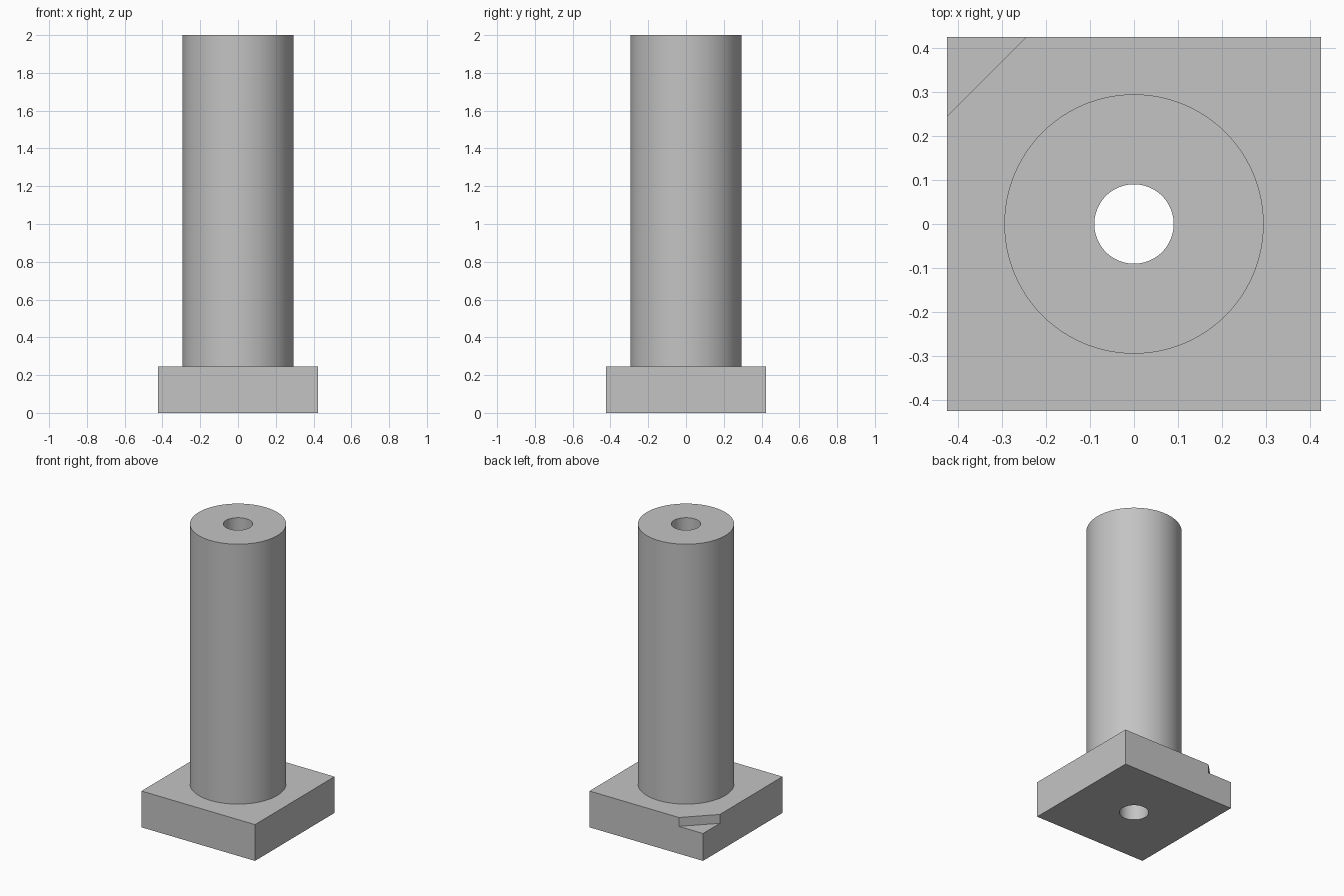
import bpy
import bmesh
import math

if "Cube" in bpy.data.objects:
    bpy.data.objects.remove(bpy.data.objects["Cube"])

HALF = 0.424        # half width of the square base
BASE_TOP = 0.245
HEIGHT = 2.0
SHAFT_R = 0.294
HOLE_R = 0.09
NOTCH = 0.18        # leg of the corner notch
NOTCH_DEPTH = 0.06
SIDES = 96

grey = bpy.data.materials.new("light grey")
grey.use_nodes = True
colour = (0.55, 0.55, 0.55, 1)
grey.diffuse_color = colour
grey.node_tree.nodes["Principled BSDF"].inputs["Base Color"].default_value = colour


def prism(name, outline, bottom, top):
    """Extrude a flat outline straight up."""
    bm = bmesh.new()
    face = bm.faces.new([bm.verts.new((x, y, bottom)) for x, y in outline])
    grown = bmesh.ops.extrude_face_region(bm, geom=[face])["geom"]
    verts = [v for v in grown if isinstance(v, bmesh.types.BMVert)]
    bmesh.ops.translate(bm, verts=verts, vec=(0, 0, top - bottom))
    bmesh.ops.recalc_face_normals(bm, faces=bm.faces)
    mesh = bpy.data.meshes.new(name)
    bm.to_mesh(mesh)
    bm.free()
    mesh.materials.append(grey)
    obj = bpy.data.objects.new(name, mesh)
    bpy.context.collection.objects.link(obj)
    return obj


def circle(radius):
    turns = [2 * math.pi * i / SIDES for i in range(SIDES)]
    return [(radius * math.cos(a), radius * math.sin(a)) for a in turns]


def cut(obj, cutter):
    bpy.context.view_layer.objects.active = obj
    mod = obj.modifiers.new("cut", "BOOLEAN")
    mod.operation = "DIFFERENCE"
    mod.solver = "EXACT"
    mod.object = cutter
    bpy.ops.object.modifier_apply(modifier=mod.name)


# Square base and round shaft
base = prism("square_base", [(-HALF, -HALF), (HALF, -HALF), (HALF, HALF), (-HALF, HALF)],
             0, BASE_TOP)
shaft = prism("shaft", circle(SHAFT_R), BASE_TOP, HEIGHT)

# Shallow step across one rear corner of the base
over = 0.1
corner_cutter = prism("corner_cutter",
                      [(-HALF - over, HALF - NOTCH - over),
                       (-HALF + NOTCH + over, HALF + over),
                       (-HALF - over, HALF + over)],
                      BASE_TOP - NOTCH_DEPTH, BASE_TOP + over)
cut(base, corner_cutter)

# Bore through the whole length
bore_cutter = prism("bore_cutter", circle(HOLE_R), -over, HEIGHT + over)
for part in (base, shaft):
    cut(part, bore_cutter)

for cutter in (corner_cutter, bore_cutter):
    bpy.data.objects.remove(cutter)

# Smooth round walls, sharp edges kept
bpy.ops.object.select_all(action="DESELECT")
for part in (base, shaft):
    part.select_set(True)
bpy.context.view_layer.objects.active = shaft
bpy.ops.object.shade_smooth_by_angle(angle=math.radians(30))
